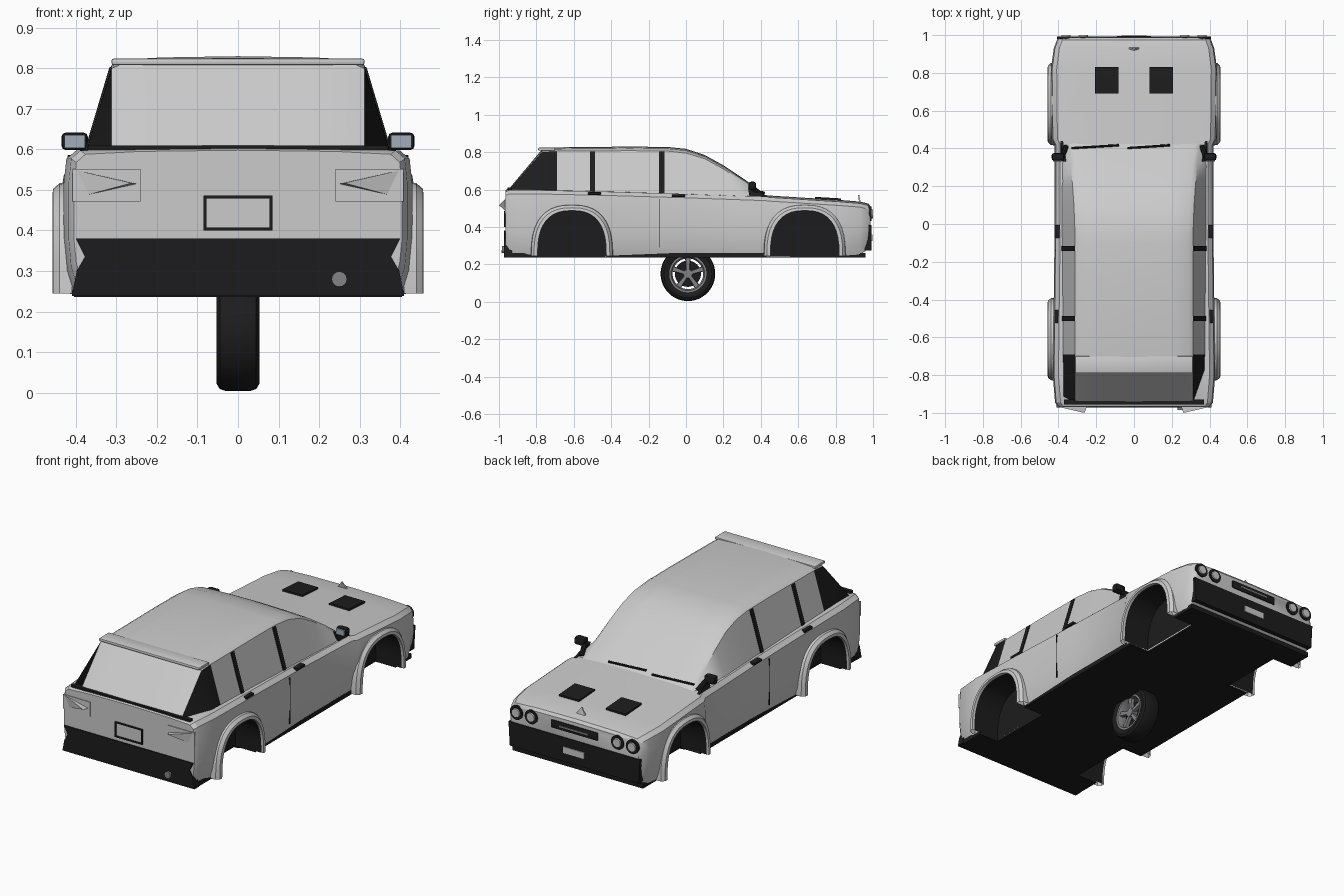
import bpy, bmesh, math
from mathutils import Vector, Matrix

if "Cube" in bpy.data.objects:
    bpy.data.objects.remove(bpy.data.objects["Cube"])

def mat(name, c):
    m = bpy.data.materials.new(name)
    m.diffuse_color = (*c, 1)
    m.use_nodes = True
    m.node_tree.nodes["Principled BSDF"].inputs["Base Color"].default_value = m.diffuse_color
    return m

BLACK = mat("black_trim", (0.012, 0.012, 0.013))
GLASS = mat("mirror_glass", (0.35, 0.42, 0.5))
STEEL = mat("steel", (0.22, 0.22, 0.23))

def make(name, bm, m=None, smooth=True):
    bmesh.ops.recalc_face_normals(bm, faces=bm.faces)
    me = bpy.data.meshes.new(name)
    bm.to_mesh(me)
    bm.free()
    ob = bpy.data.objects.new(name, me)
    bpy.context.collection.objects.link(ob)
    if m:
        me.materials.append(m)
    if smooth:
        shade(ob)
    return ob

def shade(ob):
    bpy.ops.object.select_all(action='DESELECT')
    ob.select_set(True)
    bpy.context.view_layer.objects.active = ob
    bpy.ops.object.shade_smooth_by_angle(angle=math.radians(32))

def loft(name, rows, m=None, closed=True, caps=(True, True), wrap=False, smooth=True):
    bm = bmesh.new()
    vs = [[bm.verts.new(p) for p in r] for r in rows]
    n = len(rows[0])
    pairs = list(zip(vs, vs[1:])) + ([(vs[-1], vs[0])] if wrap else [])
    for a, b in pairs:
        for i in range(n if closed else n - 1):
            j = (i + 1) % n
            bm.faces.new((a[i], a[j], b[j], b[i]))
    if caps[0]: bm.faces.new(vs[0])
    if caps[1]: bm.faces.new(vs[-1])
    return make(name, bm, m, smooth)

def box(name, lo, hi, m=None, bevel=0):
    bm = bmesh.new()
    bmesh.ops.create_cube(bm, size=1)
    for v in bm.verts:
        v.co = [lo[i] + (v.co[i] + .5) * (hi[i] - lo[i]) for i in range(3)]
    if bevel:
        bmesh.ops.bevel(bm, geom=bm.edges[:], offset=bevel, segments=2, affect='EDGES', profile=.5)
    return make(name, bm, m)

def tube(name, a, b, r, m=None, n=24, r2=None):
    a, b = Vector(a), Vector(b)
    bm = bmesh.new()
    rot = (b - a).to_track_quat('Z', 'Y').to_matrix().to_4x4()
    bmesh.ops.create_cone(bm, cap_ends=True, segments=n, radius1=r, radius2=r if r2 is None else r2,
                          depth=(b - a).length, matrix=Matrix.Translation((a + b) / 2) @ rot)
    return make(name, bm, m)

def ring(half):
    return half + [(-x, y, z) for x, y, z in reversed(half[1:-1])]

def arch(x, cy, r, h, n=20):
    pts = []
    for i in range(n + 1):
        c, s = math.cos(math.pi * i / n), math.sin(math.pi * i / n)
        pts.append((x, cy + r * math.copysign(abs(c) ** .8, c), .245 + h * max(s, 0) ** .75))
    return pts

# Lower body shell
rows = []
for y, w, t, b in [(-.965, .405, .588, .27), (-.945, .418, .597, .26), (-.8, .43, .597, .25),
                   (-.4, .425, .588, .243), (0, .42, .576, .243), (.42, .42, .561, .243),
                   (.45, .436, .558, .243), (.82, .44, .535, .245), (.93, .425, .526, .253),
                   (.975, .408, .515, .28), (.987, .395, .5, .3)]:
    rows.append(ring([(0, y, t + .01), (.6 * w, y, t + .007), (.93 * w, y, t), (.985 * w, y, t - .02),
                      (w, y, t - .08), (w, y, .38), (.985 * w, y, b + .05), (.95 * w, y, b), (0, y, b)]))
body = loft("body_shell", rows, smooth=False)
floor = box("floor", (-.405, -.955, .236), (.405, .96, .262), BLACK)

# Wheel arch openings, dark liners and flared lips
for cy in (-.61, .635):
    for s in (-1, 1):
        def prof(x):
            p = arch(x * s, cy, .185, .243)
            return [(x * s, cy + .185, .15)] + p + [(x * s, cy - .185, .15)]
        cutter = loft("arch_cutter", [prof(.28), prof(.6)], smooth=False)
        for ob in (body, floor):
            md = ob.modifiers.new("arch", 'BOOLEAN')
            md.operation, md.object, md.solver = 'DIFFERENCE', cutter, 'EXACT'
            new = bpy.data.meshes.new_from_object(ob.evaluated_get(bpy.context.evaluated_depsgraph_get()))
            ob.modifiers.clear()
            ob.data = new
        bpy.data.objects.remove(cutter)
        loft("arch_liner", [arch(s * .445, cy, .182, .24), arch(s * .285, cy, .182, .24)],
             BLACK, closed=False, caps=(False, True))
        loft("arch_flare", [arch(s * .41, cy, .22, .275), arch(s * .44, cy, .217, .272),
                            arch(s * .456, cy, .203, .258), arch(s * .458, cy, .184, .243),
                            arch(s * .41, cy, .182, .24)], closed=False, caps=(False, False))
shade(body)

# Cabin with roof, windscreen and sloped tailgate
rows = []
for y, e, c, x in [(-.945, .6, .606, .312), (-.77, .8, .815, .312), (-.69, .805, .826, .312),
                   (-.3, .808, .83, .312), (-.1, .806, .828, .312), (0, .795, .818, .314),
                   (.1, .765, .785, .318), (.2, .71, .73, .325), (.32, .632, .65, .335),
                   (.43, .556, .565, .348)]:
    rows.append(ring([(0, y, c), (.6 * x, y, c - .003), (.93 * x, y, c - .4 * (c - e)), (x, y, e),
                      (.388, y, .552), (0, y, .545)]))
cabin = loft("cabin", rows)
cabin.data.materials.append(None)
cabin.data.materials.append(BLACK)
for p in cabin.data.polygons:
    if p.center.y < -.69 and abs(p.normal.x) > .5:
        p.material_index = 1
box("roof_lip", (-.312, -.79, .808), (.312, -.7, .824), bevel=.005)
box("rear_window_seal", (-.37, -.955, .598), (.37, -.93, .61), BLACK)

# Side pillars, door handles, door seams, mirrors
def side_x(z):
    return .388 - .076 * (z - .552) / .255
for s in (-1, 1):
    for y in (-.5, -.13):
        loft("window_pillar", [[(s * (side_x(z) + d), y + k, z) for d, k in
                               ((.004, -.014), (.004, .014), (-.01, .014), (-.01, -.014))]
                              for z in (.575, .803)], BLACK)
    for y, z in ((-.49, .578), (-.04, .567)):
        box("door_handle", (s * .405 - .016, y - .035, z - .006), (s * .405 + .016, y + .035, z + .008), BLACK, .003)
    box("door_seam", (s * .419 - .003, -.142, .29), (s * .419 + .003, -.138, .55), BLACK)
    box("mirror_housing", (s * .403 - .033, .335, .598), (s * .403 + .033, .375, .642), BLACK, .012)
    box("mirror_glass", (s * .403 - .025, .331, .604), (s * .403 + .025, .337, .636), GLASS)
    tube("mirror_arm", (s * .38, .355, .61), (s * .36, .41, .565), .014, BLACK, 10)
    loft("mirror_base", [[(s * (side_x(z) + d), y, z) for y, z in ((.33, .615), (.44, .56), (.34, .56))]
                         for d in (-.01, .004)], BLACK)

# Bonnet vents and wipers
for s in (-1, 1):
    loft("bonnet_vent", [[(s * .145 + x, y, .553 - .06 * (y - .69) + dz) for x, y in
                          ((-.062, .69), (.062, .69), (.062, .83), (-.062, .83))] for dz in (-.02, .008)], BLACK)
for x0, x1 in ((-.33, -.08), (-.035, .19)):
    tube("wiper", (x0, .402, .588), (x1, .417, .583), .006, BLACK, 8)

# Front end: paired headlights, grille, bumper, plate, ornament
for s in (-1, 1):
    for x in (.268, .36):
        tube("headlight_ring", (s * x, .95, .47), (s * x, .993, .47), .039, BLACK)
        tube("headlight_lens", (s * x, .96, .47), (s * x, 1.0, .47), .031, None, r2=.024)
box("grille", (-.145, .95, .445), (.145, .993, .49), BLACK, .004)
box("grille_bar", (-.09, .98, .463), (.09, .996, .472), STEEL)
loft("front_bumper", [[(x, y, z) for x, z in ((-.408, .41), (.408, .41), (.4, .275), (-.4, .275))]
                      for y in (.955, .992)], BLACK)
box("front_plate", (-.065, .98, .325), (.065, .997, .36))
loft("bonnet_ornament", [[(-.035, y, .525), (.035, y, .525), (0, y - .01, .572)] for y in (.928, .936)])

# Rear end: bumper, plate frame, pointed lamps, exhaust
half = [(.4, .38), (.378, .335), (.398, .3), (.41, .238)]
pts = half + [(-x, z) for x, z in reversed(half)]
loft("rear_bumper", [[(x, y, z) for x, z in pts] for y in (-.972, -.93)], BLACK)
for lo, hi in (((-.085, .4), (.085, .407)), ((-.085, .479), (.085, .486)),
               ((-.085, .4), (-.078, .486)), ((.078, .4), (.085, .486))):
    box("plate_frame", (lo[0], -.972, lo[1]), (hi[0], -.955, hi[1]), BLACK)
for s in (-1, 1):
    box("tail_lamp", (min(s * .24, s * .408), -.969, .472), (max(s * .24, s * .408), -.94, .552))
    bm = bmesh.new()
    v = [bm.verts.new(p) for p in ((s * .405, -.967, .55), (s * .375, -.967, .487),
                                   (s * .25, -.967, .515), (s * .262, -1.0, .517))]
    for f in ((0, 1, 2), (0, 1, 3), (1, 2, 3), (0, 2, 3)):
        bm.faces.new([v[i] for i in f])
    make("tail_lamp_point", bm, None, False)
tube("exhaust_pipe", (.25, -.86, .275), (.25, -.985, .28), .019, STEEL, 16)

# Single wheel under the floor: lathed tyre and rim, five spokes
CY, CZ = .01, .15
def lathe(name, prof, m, n=48):
    loft(name, [[(x, CY + r * math.cos(a), CZ + r * math.sin(a)) for x, r in prof]
                for a in (math.tau * i / n for i in range(n))], m, caps=(False, False), wrap=True)
lathe("tyre", [(-.044, .096), (-.052, .11), (-.053, .128), (-.045, .141), (-.03, .146), (.03, .146),
               (.045, .141), (.053, .128), (.052, .11), (.044, .096)], BLACK)
lathe("rim", [(-.046, .098), (-.046, .09), (-.02, .082), (.03, .082), (.046, .09), (.046, .1)], STEEL)
tube("brake_disc", (-.015, CY, CZ), (.005, CY, CZ), .07, BLACK, 32)
tube("hub", (-.02, CY, CZ), (.04, CY, CZ), .024, STEEL, 20)
for i in range(5):
    a = math.pi / 2 + math.tau * i / 5
    d, t = Vector((0, math.cos(a), math.sin(a))), Vector((0, -math.sin(a), math.cos(a)))
    loft("spoke", [[Vector((x, CY, CZ)) + d * r + t * k for x, k in
                    ((.018, -w), (.018, w), (.036, w * .8), (.036, -w * .8))]
                   for r, w in ((.015, .01), (.088, .015))], STEEL)
